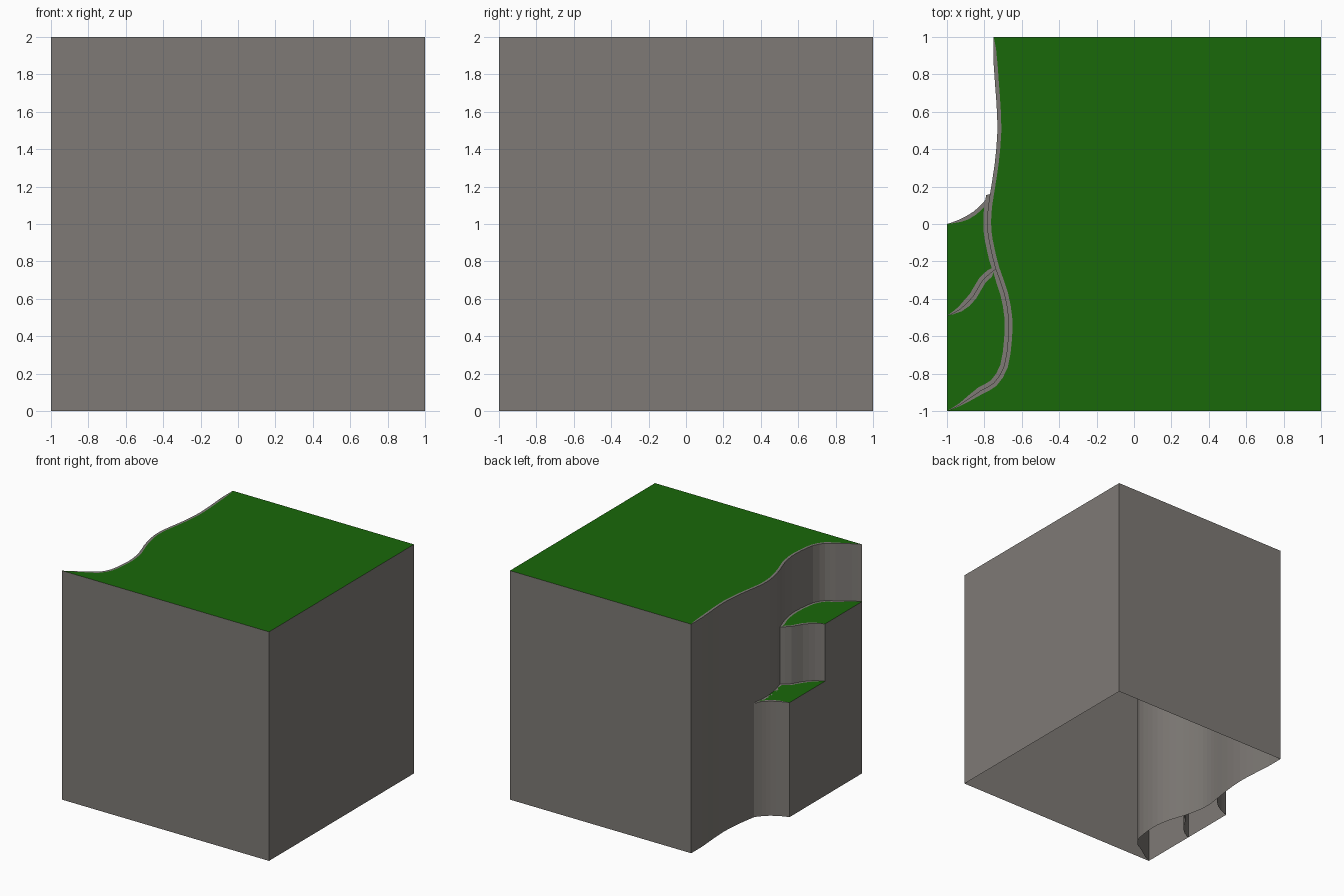
import bpy, bmesh
from mathutils import Vector

if "Cube" in bpy.data.objects:
    bpy.data.objects.remove(bpy.data.objects["Cube"])

RIM = 0.021  # width of bare rock around the grass


def material(name, color):
    mat = bpy.data.materials.new(name)
    mat.diffuse_color = (*color, 1)
    mat.use_nodes = True
    mat.node_tree.nodes["Principled BSDF"].inputs["Base Color"].default_value = mat.diffuse_color
    return mat


grass_mat = material("grass", (0.010, 0.14, 0.003))
rock_mat = material("rock", (0.21, 0.195, 0.18))


def refine(pts):
    """Double the points of an open curve, smoothly."""
    out = []
    for i in range(len(pts) - 1):
        p0, p1, p2, p3 = (Vector(pts[min(max(k, 0), len(pts) - 1)]) for k in range(i - 1, i + 3))
        out += [pts[i], tuple((9 * (p1 + p2) - p0 - p3) / 16)]
    return out + [pts[-1]]


# Cliff edge in plan, from the back down to the front left corner
cliff = refine([(-.75, 1), (-.75, .85), (-.737, .67), (-.73, .5), (-.745, .32), (-.77, .16),
                (-.783, .06), (-.783, -.04), (-.765, -.14), (-.74, -.24), (-.695, -.37),
                (-.672, -.5), (-.674, -.62), (-.695, -.76), (-.75, -.85), (-.82, -.89),
                (-.93, -.965), (-1, -1)])
JOIN_LOW, JOIN_MID = 10, 18  # where the ledges meet the cliff
low_edge = refine([(-1, 0), (-.93, .025), (-.86, .065), (-.81, .11), cliff[JOIN_LOW]])
mid_edge = refine([(-1, -.49), (-.93, -.455), (-.86, -.385), (-.81, -.3), cliff[JOIN_MID]])


def make_object(name, bm, mat):
    me = bpy.data.meshes.new(name)
    bm.to_mesh(me)
    bm.free()
    me.materials.append(mat)
    bpy.context.collection.objects.link(bpy.data.objects.new(name, me))


def block(name, outline, z, exposed):
    """Open-bottomed block: walls on exposed edges, rock rim and a grass top."""
    n = len(outline)
    inner = []
    for i, p in enumerate(outline):
        t = (Vector(outline[(i + 1) % n]) - Vector(outline[i - 1])).normalized()
        border = min(1 - abs(p[0]), 1 - abs(p[1]))  # rim fades out at the sides
        inner.append(Vector(p) + Vector((-t.y, t.x)) * RIM * min(1, border / 0.1))

    rock = bmesh.new()
    for i in range(n):
        j = (i + 1) % n
        a, b = outline[i], outline[j]
        # Wall down to the ground
        if (a in exposed and b in exposed) or a[0] == b[0] == -1:
            rock.faces.new([rock.verts.new(v) for v in
                            ((*a, 0), (*b, 0), (*b, z), (*a, z))])
        # Rim between wall and grass
        ring = []
        for v in (Vector(a), Vector(b), inner[j], inner[i]):
            if all((v - w).length > 1e-5 for w in ring):
                ring.append(v)
        if len(ring) > 2:
            rock.faces.new([rock.verts.new((*v, z)) for v in ring])
    bmesh.ops.remove_doubles(rock, verts=rock.verts, dist=1e-5)
    make_object(name + "_rock", rock, rock_mat)

    grass = bmesh.new()
    face = grass.faces.new([grass.verts.new((*v, z)) for v in inner])
    bmesh.ops.triangulate(grass, faces=[face])
    make_object(name + "_grass", grass, grass_mat)


# Main hill with full-height cliff
hill = cliff + [(1, -1), (1, 1)]
block("hill", hill, 2.0, hill)

# Two stepped ledges against the cliff (outlines run anticlockwise)
mid = mid_edge + cliff[JOIN_MID + 1:]
block("upper_ledge", mid[::-1], 1.5, mid_edge)
low = low_edge + cliff[JOIN_LOW + 1:JOIN_MID] + mid_edge[::-1]
block("lower_ledge", low[::-1], 1.0, low_edge)
